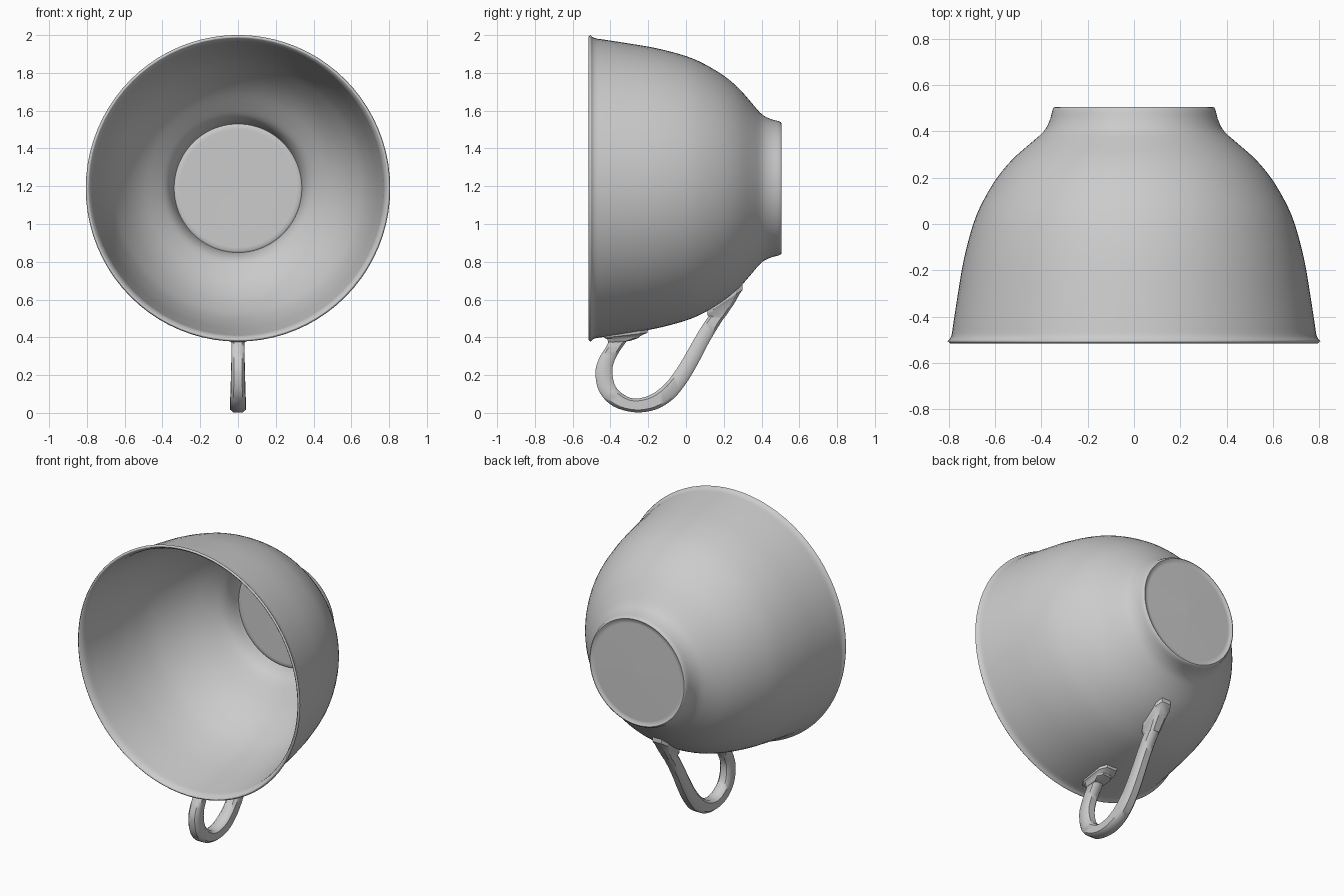
import bpy, bmesh, math
from mathutils import Vector

if "Cube" in bpy.data.objects:
    bpy.data.objects.remove(bpy.data.objects["Cube"])

AXIS_Z = 1.189


def spline(pts, steps):
    """Catmull-Rom curve through points of any dimension."""
    p = [Vector(q) for q in pts]
    p = [p[0] * 2 - p[1]] + p + [p[-1] * 2 - p[-2]]
    out = []
    for i in range(1, len(p) - 2):
        a, b, c, d = p[i - 1:i + 3]
        for s in range(steps):
            t = s / steps
            out.append(0.5 * (2 * b + (c - a) * t + (2 * a - 5 * b + 4 * c - d) * t * t
                              + (3 * b - a - 3 * c + d) * t ** 3))
    return out + [p[-2]]


def loft(name, rings, cap_start, cap_end, angle):
    """Skin a list of closed rings into one smooth shaded object."""
    bm = bmesh.new()
    rows = [[bm.verts.new(v) for v in ring] for ring in rings]
    n = len(rows[0])
    for r0, r1 in zip(rows, rows[1:]):
        for i in range(n):
            j = (i + 1) % n
            bm.faces.new((r0[i], r0[j], r1[j], r1[i]))
    for row, use in ((rows[0], cap_start), (rows[-1], cap_end)):
        if use:
            bm.faces.new(row)
    bmesh.ops.recalc_face_normals(bm, faces=bm.faces)
    me = bpy.data.meshes.new(name)
    bm.to_mesh(me)
    bm.free()
    ob = bpy.data.objects.new(name, me)
    bpy.context.collection.objects.link(ob)
    bpy.ops.object.select_all(action='DESELECT')
    ob.select_set(True)
    bpy.context.view_layer.objects.active = ob
    bpy.ops.object.shade_smooth_by_angle(angle=math.radians(angle))
    return ob


# Bowl: (y, radius) profile from flared rim to foot, then the recessed base
wall = [(-.506, .806), (-.485, .79), (-.43, .781), (-.3, .761), (-.15, .735), (0, .695),
        (.1, .652), (.2, .592), (.28, .525), (.345, .452), (.39, .4), (.42, .377),
        (.455, .362), (.49, .353), (.503, .347)]
base = [(.506, .341), (.503, .333), (.498, .325), (.498, .31), (.506, .004)]
profile = [tuple(p) for p in spline(wall, 3)] + base
SIDES = 80
rings = []
for y, r in profile:
    rings.append([(r * math.sin(2 * math.pi * i / SIDES), y,
                   AXIS_Z + 1.007 * r * math.cos(2 * math.pi * i / SIDES)) for i in range(SIDES)])
bowl = loft("cup_bowl", rings, False, True, 40)

# Outward normals, then the wall thickness goes inward
bm = bmesh.new()
bm.from_mesh(bowl.data)
bm.faces.ensure_lookup_table()
f = bm.faces[0]
c = f.calc_center_median() - Vector((0, 0, AXIS_Z))
if f.normal.dot(Vector((c.x, 0, c.z))) < 0:
    bmesh.ops.reverse_faces(bm, faces=bm.faces)
bm.to_mesh(bowl.data)
bm.free()
shell = bowl.modifiers.new("wall", 'SOLIDIFY')
shell.thickness = 0.014
shell.offset = -1


def section(s):
    """Rounded bar section between an outer and an inner edge point."""
    oy, oz, iy, iz, w = s
    k = 0.6
    ring = []
    for u, x in ((0, -k), (0, k), (.18, 1), (.82, 1), (1, k), (1, -k), (.82, -1), (.18, -1)):
        ring.append((x * w, oy + (iy - oy) * u, oz + (iz - oz) * u))
    return ring


# Handle loop: outer y, z, inner y, z, half width
path = [(-.405, .40, -.29, .41, .036), (-.42, .355, -.325, .365, .035), (-.462, .285, -.37, .295, .034),
        (-.48, .21, -.39, .225, .036), (-.458, .11, -.372, .138, .038), (-.385, .035, -.31, .086, .04),
        (-.27, .003, -.25, .077, .041), (-.16, .018, -.175, .102, .041), (-.07, .072, -.105, .16, .039),
        (.0, .155, -.05, .232, .037), (.06, .255, .0, .315, .035), (.12, .37, .06, .42, .034),
        (.185, .478, .115, .505, .034), (.265, .595, .165, .565, .036)]
loft("handle", [section(s) for s in spline(path, 4)], True, True, 45)

# Stepped pads where the handle meets the bowl
loft("handle_pad_rim", [section(s) for s in (
    (-.41, .372, -.30, .380, .037), (-.415, .384, -.25, .397, .048), (-.418, .392, -.245, .405, .050),
    (-.435, .397, -.205, .424, .060), (-.435, .410, -.20, .442, .062))], True, True, 30)
loft("handle_pad_foot", [section(s) for s in (
    (.205, .505, .125, .503, .034), (.255, .578, .122, .510, .040), (.285, .632, .115, .515, .048),
    (.300, .652, .112, .528, .054), (.298, .682, .115, .548, .054))], True, True, 30)
